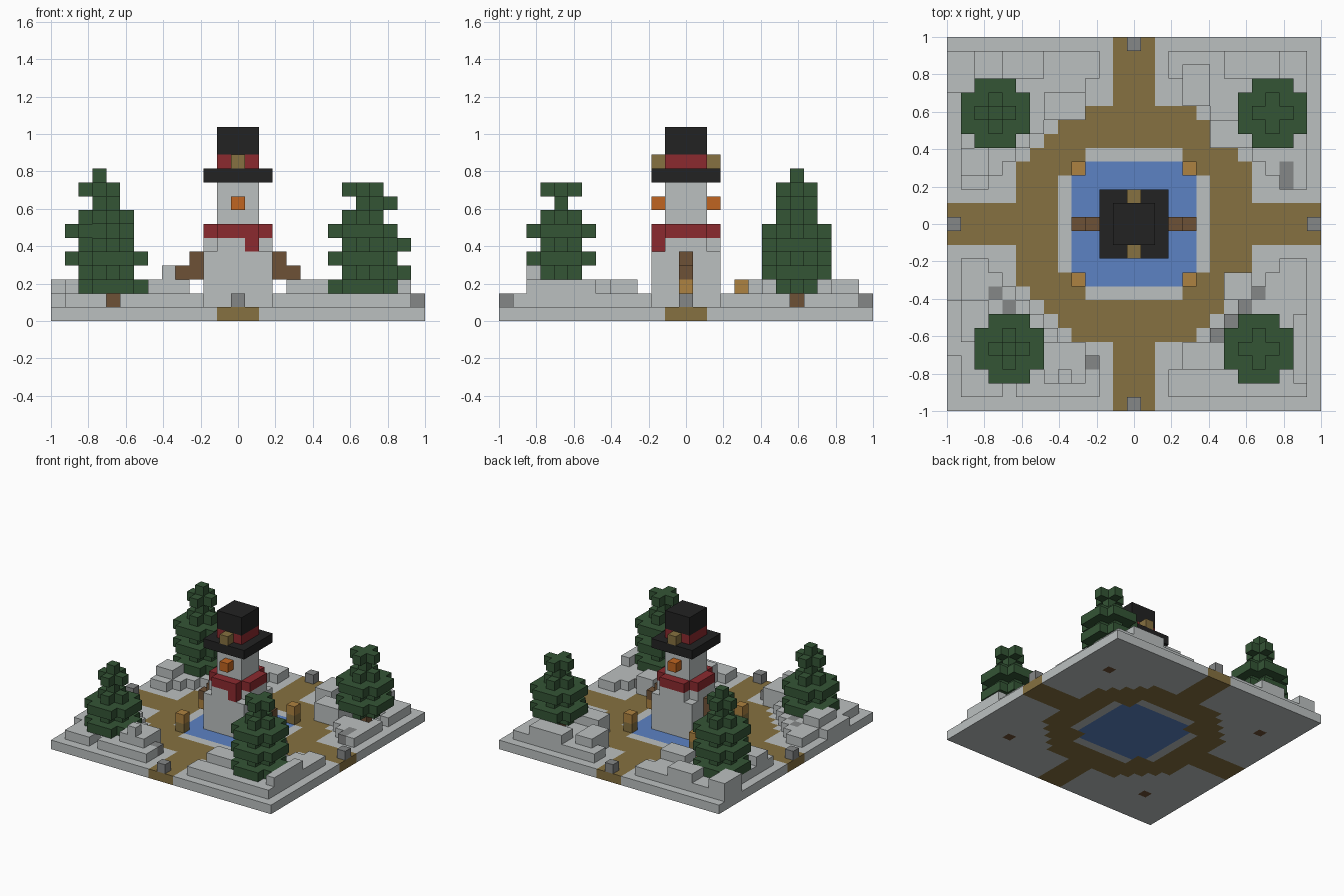
import bpy
import bmesh

old = bpy.data.objects.get("Cube")
if old:
    bpy.data.objects.remove(old, do_unlink=True)

S = 2 / 27  # block size; blocks are indexed from the centre, -13..13


def make_material(name, rgb):
    m = bpy.data.materials.new(name)
    m.use_nodes = True
    col = (*rgb, 1)
    m.diffuse_color = col
    bsdf = m.node_tree.nodes["Principled BSDF"]
    bsdf.inputs["Base Color"].default_value = col
    bsdf.inputs["Roughness"].default_value = 0.9
    return m


snow = make_material("snow", (0.50, 0.53, 0.53))
earth = make_material("path_tan", (0.24, 0.165, 0.052))
green = make_material("pine_green", (0.034, 0.09, 0.036))
black = make_material("hat_black", (0.016, 0.016, 0.016))
red = make_material("scarf_red", (0.26, 0.023, 0.028))
orange = make_material("carrot_orange", (0.53, 0.13, 0.015))
wood = make_material("wood_brown", (0.155, 0.083, 0.037))
blue = make_material("water_blue", (0.107, 0.225, 0.55))
gold = make_material("lamp_gold", (0.42, 0.225, 0.052))
grey = make_material("stone_grey", (0.235, 0.242, 0.242))

cells = {}      # block position -> part name
materials = {}  # part name -> material


def span(v):
    return range(v[0], v[1] + 1) if isinstance(v, tuple) else (v,)


def put(part, mat, xs, ys, zs, keep=lambda x, y: True):
    """Fill a box of blocks; later parts replace earlier ones."""
    materials[part] = mat
    for x in span(xs):
        for y in span(ys):
            for z in span(zs):
                if keep(x, y):
                    cells[x, y, z] = part


def carve(xs, ys, zs):
    for x in span(xs):
        for y in span(ys):
            for z in span(zs):
                cells.pop((x, y, z), None)


def disc(cx, cy, r):
    """Square without corners at radius two, a plus at radius one."""
    limit = (0, 1, 5)[r]
    return lambda x, y: (x - cx) ** 2 + (y - cy) ** 2 <= limit


def around(c, r):
    return (c - r, c + r)


full = (-13, 13)

# Ground, paths, round walk and pond
put("ground", snow, full, full, 0)
put("path", earth, (-1, 1), full, 0)
put("path", earth, full, (-1, 1), 0)
put("path", earth, (-8, 8), (-8, 8), 0, lambda x, y: abs(x) + abs(y) <= 12)
put("ground", snow, (-5, 5), (-3, 3), 0)
put("ground", snow, (-3, 3), (-5, 5), 0)
put("pond", blue, (-4, 4), (-4, 4), 0)

# Snow banks: a low terrace in each corner, then higher drifts on it
drifts = {
    (-1, -1): [(4, 6, 9, 11), (11, 12, 6, 8)],
    (1, -1): [(7, 8, 4, 5), (4, 6, 9, 10), (12, 12, 7, 11)],
    (1, 1): [(6, 8, 6, 7), (4, 5, 9, 11), (7, 10, 11, 12)],
    (-1, 1): [(11, 12, 4, 5), (4, 6, 8, 9), (12, 13, 10, 12), (7, 9, 11, 12)],
}


def terrace(x, y):
    a, b = abs(x), abs(y)
    return min(a, b) >= 3 and a + b >= 14 and max(a, b) <= 12


put("snow_bank", snow, full, full, 1, terrace)
for (sx, sy), boxes in drifts.items():
    for a0, a1, b0, b1 in boxes:
        xs = tuple(sorted((sx * a0, sx * a1)))
        ys = tuple(sorted((sy * b0, sy * b1)))
        put("snow_bank", snow, xs, ys, (1, 2))
put("snow_bank", snow, -5, -11, 3)
put("snow_bank", snow, -13, (-9, -6), 1)

# Pine trees: rings counted down from the top
rings = [1, 0, 1, 2, 1, 2, 1, 2]
trees = {
    "front_left_pine": (9, -9, 9, rings),
    "front_right_pine": (-9, -9, 8, [0] + rings),
    "back_left_pine": (10, 8, 8, rings),
    "back_right_pine": (-10, 8, 10, [0] + rings),
}
# Shorter trees with a tip skip the plain whorl
trees["front_right_pine"] = (-9, -9, 8, [0, 1, 0, 1, 2, 1, 2])
for name, (cx, cy, top, pattern) in trees.items():
    carve(around(cx, 1), around(cy, 1), (1, 2))
    put(name + "_trunk", wood, cx, cy, (0, 1))
    for z, r in zip(range(top, 1, -1), pattern):
        put(name, green, around(cx, r), around(cy, r), z, disc(cx, cy, r))
carve(-9, (-13, -10), 1)
carve((11, 13), 8, 1)

# Stones: path markers and loose rocks
for d in (-13, 13):
    put("marker_stones", grey, d, 0, 1)
    put("marker_stones", grey, 0, d, 1)
rocks = [(-10, -5), (-9, -6), (-3, -10), (11, 3), (11, 4)]
rocks += [(9 - i, -5 - i) for i in range(4)]
for x, y in rocks:
    carve(x, y, 2)
    put("rocks", grey, x, y, 1)

# Lamps on the pond corners
for x in (-4, 4):
    for y in (-4, 4):
        put("lamp_posts", earth, x, y, (0, 1))
        put("lamps", gold, x, y, 2)

# Snowman body and head
put("body", snow, (-2, 2), (-2, 2), (1, 4))
put("body", snow, (-2, 2), (-2, 2), 5, disc(0, 0, 2))
put("head", snow, (-1, 1), (-1, 1), (7, 9))

# Scarf with a hanging tail
put("scarf", red, (-2, 2), (-2, 2), 6, disc(0, 0, 2))
put("scarf", red, 1, -2, 5)

# Arms with hanging lanterns, noses and hat buckles on both faces
for s in (-1, 1):
    put("arms", wood, 3 * s, 0, (3, 4))
    put("arms", wood, 4 * s, 0, 3)
    put("hand_lanterns", gold, 4 * s, 0, 2)
    put("nose", orange, 0, 2 * s, 8)
    put("hat_buckles", earth, 0, 2 * s, 11)

# Hat
put("hat_brim", black, (-2, 2), (-2, 2), 10)
put("hat_band", red, (-1, 1), (-1, 1), 11)
put("hat_crown", black, (-1, 1), (-1, 1), (12, 13))


def build(part):
    """Mesh the exposed block faces of one part and merge flat areas."""
    bm = bmesh.new()
    for (x, y, z), owner in cells.items():
        if owner != part:
            continue
        for axis in range(3):
            for sign in (-1, 1):
                n = [x, y, z]
                n[axis] += sign
                if tuple(n) in cells:
                    continue
                ring = []
                for u, v in ((-1, -1), (1, -1), (1, 1), (-1, 1)):
                    p = [x, y, z + 0.5]
                    p[axis] += sign / 2
                    p[(axis + 1) % 3] += u / 2
                    p[(axis + 2) % 3] += v / 2
                    ring.append(bm.verts.new([c * S for c in p]))
                bm.faces.new(ring if sign > 0 else ring[::-1])
    bmesh.ops.remove_doubles(bm, verts=bm.verts, dist=S / 100)
    bmesh.ops.dissolve_limit(bm, angle_limit=0.01, verts=bm.verts, edges=bm.edges)
    mesh = bpy.data.meshes.new(part)
    bm.to_mesh(mesh)
    bm.free()
    mesh.materials.append(materials[part])
    bpy.context.collection.objects.link(bpy.data.objects.new(part, mesh))


for part in materials:
    build(part)
